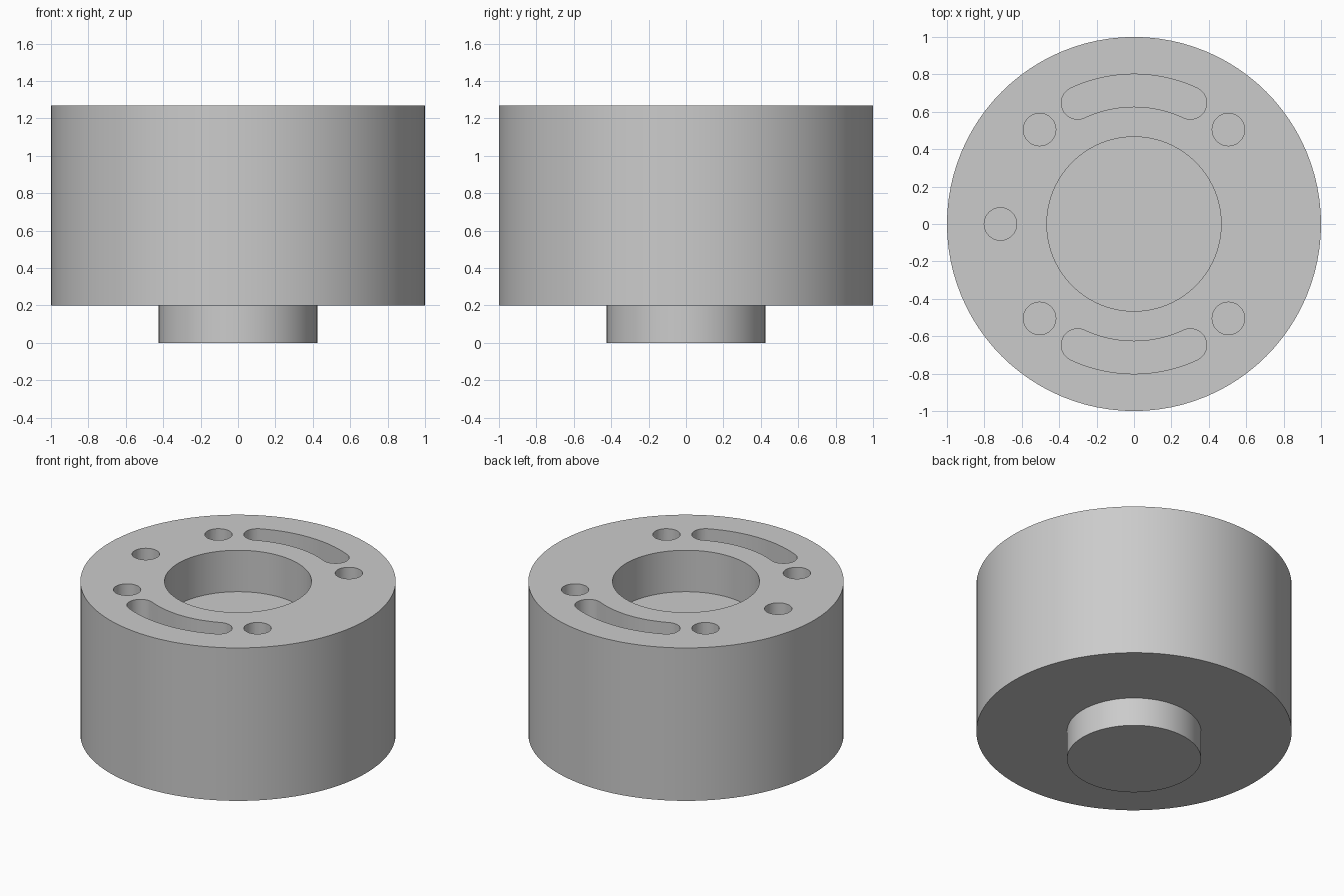
import bpy, bmesh, math
from mathutils import Matrix, Vector

cube = bpy.data.objects.get("Cube")
if cube:
    bpy.data.objects.remove(cube, do_unlink=True)

TOP, STEP = 1.27, 0.2
RING = 0.714          # pitch radius of holes and slots
HOLE = 0.087          # hole radius and slot half width
DEPTH = 0.29

grey = bpy.data.materials.new("plain grey")
grey.use_nodes = True
colour = (0.6, 0.6, 0.6, 1)
grey.diffuse_color = colour
grey.node_tree.nodes["Principled BSDF"].inputs["Base Color"].default_value = colour


def make_object(name, bm):
    bmesh.ops.recalc_face_normals(bm, faces=bm.faces)
    mesh = bpy.data.meshes.new(name)
    bm.to_mesh(mesh)
    bm.free()
    mesh.materials.append(grey)
    ob = bpy.data.objects.new(name, mesh)
    bpy.context.collection.objects.link(ob)
    return ob


def lathe(name, profile, steps=96):
    bm = bmesh.new()
    verts = [bm.verts.new((r, 0, z)) for r, z in profile]
    edges = [bm.edges.new(pair) for pair in zip(verts, verts[1:])]
    bmesh.ops.spin(bm, geom=verts + edges, cent=(0, 0, 0), axis=(0, 0, 1),
                   angle=math.tau, steps=steps)
    bmesh.ops.remove_doubles(bm, verts=bm.verts, dist=0.0001)
    return make_object(name, bm)


def prism(name, outline):
    """Cutter with the given outline, reaching from the pocket floor past the top."""
    bm = bmesh.new()
    face = bm.faces.new([bm.verts.new((x, y, TOP - DEPTH)) for x, y in outline])
    side = bmesh.ops.extrude_face_region(bm, geom=[face])
    moved = [v for v in side["geom"] if isinstance(v, bmesh.types.BMVert)]
    bmesh.ops.translate(bm, verts=moved, vec=(0, 0, DEPTH + 0.1))
    return make_object(name, bm)


def arc(centre, radius, start, end, steps):
    return [(centre[0] + radius * math.cos(math.radians(start + (end - start) * i / steps)),
             centre[1] + radius * math.sin(math.radians(start + (end - start) * i / steps)))
            for i in range(steps + 1)]


def on_ring(angle):
    return (RING * math.cos(math.radians(angle)), RING * math.sin(math.radians(angle)))


# Stepped body with shaft stub and central bore
body = lathe("body_with_shaft", [(0, 0), (0.425, 0), (0.425, STEP), (1, STEP), (1, TOP),
                                 (0.466, TOP), (0.466, TOP - DEPTH), (0, TOP - DEPTH)])

# Round hole cutters
cutters = [prism("hole_cutter", arc(on_ring(a), HOLE, 0, 360, 32)[:-1])
           for a in (45, 135, 180, 225, 315)]

# Curved slot cutters with rounded ends
for mid in (90, 270):
    a, b = mid - 25, mid + 25
    outline = (arc((0, 0), RING + HOLE, a, b, 24)
               + arc(on_ring(b), HOLE, b, b + 180, 16)[1:]
               + arc((0, 0), RING - HOLE, b, a, 24)[1:]
               + arc(on_ring(a), HOLE, a + 180, a + 360, 16)[1:-1])
    cutters.append(prism("slot_cutter", outline))

# Cut the pockets, then discard the cutters
for cutter in cutters:
    cutter.hide_render = True
    mod = body.modifiers.new("pocket", "BOOLEAN")
    mod.operation = "DIFFERENCE"
    mod.solver = "EXACT"
    mod.object = cutter
bpy.context.view_layer.objects.active = body
body.select_set(True)
for mod in list(body.modifiers):
    bpy.ops.object.modifier_apply(modifier=mod.name)
for cutter in cutters:
    bpy.data.objects.remove(cutter, do_unlink=True)

# Smooth walls with crisp rims
bpy.ops.object.select_all(action="DESELECT")
body.select_set(True)
bpy.ops.object.shade_smooth_by_angle(angle=math.radians(30))
